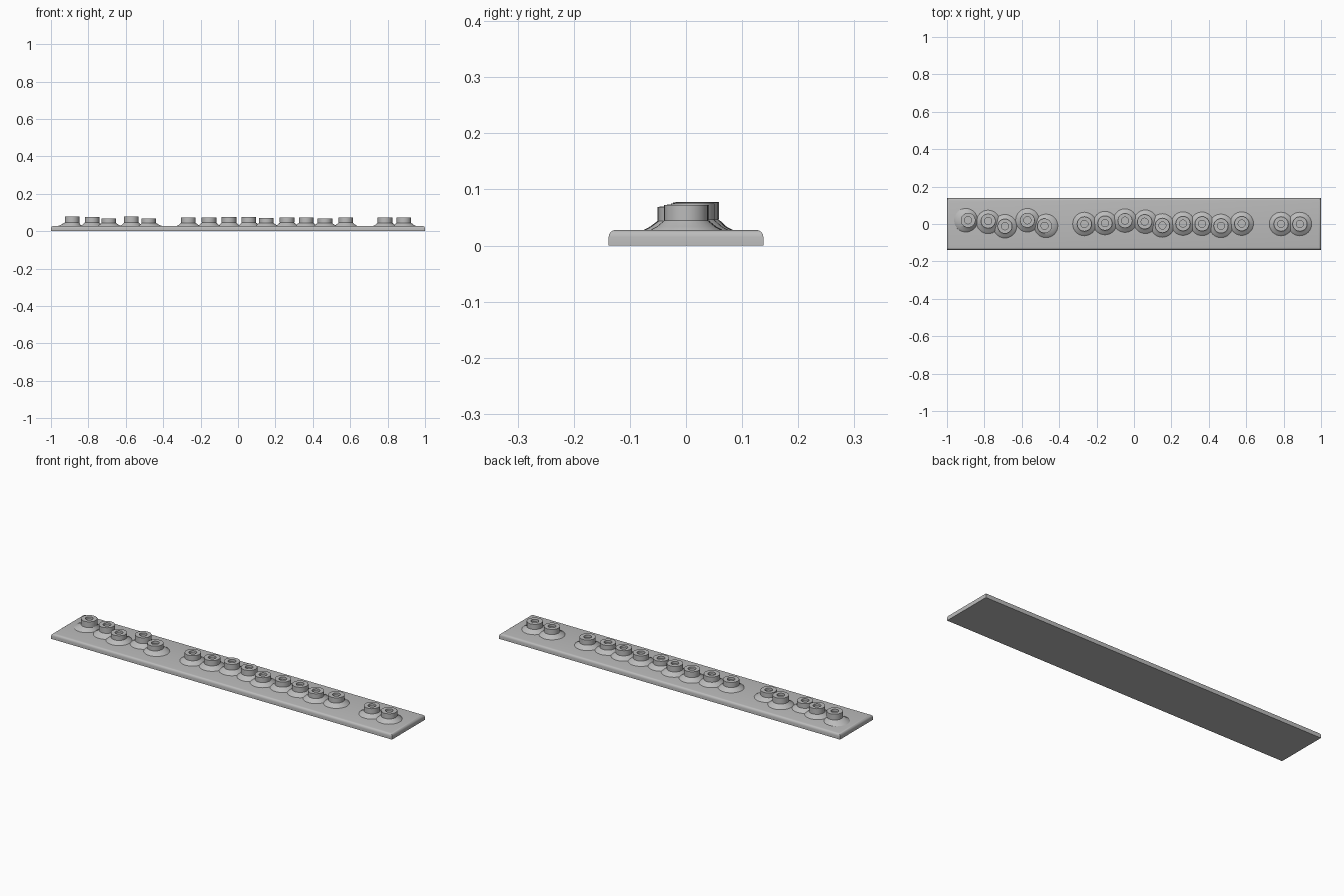
import bpy, bmesh, math

cube = bpy.data.objects.get("Cube")
if cube:
    bpy.data.objects.remove(cube, do_unlink=True)

grey = bpy.data.materials.new("light grey")
grey.use_nodes = True
GREY = (0.5, 0.5, 0.5, 1)
grey.diffuse_color = GREY
grey.node_tree.nodes["Principled BSDF"].inputs["Base Color"].default_value = GREY

PLATE_TOP = 0.028


def finish(bm, name):
    bmesh.ops.recalc_face_normals(bm, faces=bm.faces)
    mesh = bpy.data.meshes.new(name)
    bm.to_mesh(mesh)
    bm.free()
    mesh.materials.append(grey)
    obj = bpy.data.objects.new(name, mesh)
    bpy.context.collection.objects.link(obj)
    bpy.ops.object.select_all(action='DESELECT')
    obj.select_set(True)
    bpy.context.view_layer.objects.active = obj
    bpy.ops.object.shade_smooth_by_angle(angle=math.radians(35))
    return obj


def lathe(name, rings, x, y, sides=32):
    """Stack of rings (radius, z, x shift, y shift), capped at both ends."""
    bm = bmesh.new()
    loops = []
    for r, z, dx, dy in rings:
        loops.append([bm.verts.new((x + dx + r * math.cos(math.tau * i / sides),
                                    y + dy + r * math.sin(math.tau * i / sides), z))
                      for i in range(sides)])
    for a, b in zip(loops, loops[1:]):
        for i in range(sides):
            j = (i + 1) % sides
            bm.faces.new((a[i], a[j], b[j], b[i]))
    bm.faces.new(loops[0])
    bm.faces.new(loops[-1])
    return finish(bm, name)


# Base plate with rounded top edges
bm = bmesh.new()
bmesh.ops.create_cube(bm, size=1)
for v in bm.verts:
    v.co = (v.co.x * 2, v.co.y * 0.276, (v.co.z + 0.5) * PLATE_TOP)
top_edges = [e for e in bm.edges if all(v.co.z > 0.01 for v in e.verts)]
bmesh.ops.bevel(bm, geom=top_edges, offset=0.013, segments=4, profile=0.5, affect='EDGES')
finish(bm, "base_plate")

# Studs: x, y and the sideways shift of the flared foot
studs = [
    (-0.887, 0.020, -0.012, 0), (-0.780, 0.016, 0, -0.005), (-0.690, -0.012, 0, 0),
    (-0.570, 0.020, 0, 0), (-0.478, -0.010, 0.008, 0), (-0.265, 0, 0, 0),
    (-0.155, 0.005, 0, 0), (-0.048, 0.018, 0, 0), (0.057, 0.012, 0.004, 0),
    (0.152, -0.008, 0, 0), (0.262, 0.002, 0, 0), (0.364, 0.001, 0, 0),
    (0.465, -0.010, 0, 0), (0.576, 0.002, 0, 0), (0.786, 0, 0, 0), (0.887, 0, 0, 0),
]
for n, (x, y, dx, dy) in enumerate(studs, 1):
    top = 0.072 + 0.28 * y
    neck = 0.045 + 0.1 * y
    # Flared foot
    lathe(f"stud_foot_{n}", [
        (0.066, PLATE_TOP - 0.004, dx, dy),
        (0.063, PLATE_TOP, dx, dy),
        (0.052, PLATE_TOP + 0.006, dx * 0.6, dy * 0.6),
        (0.036, neck + 0.002, 0, 0)], x, y)
    # Cap with a round recess
    lathe(f"stud_cap_{n}", [
        (0.039, neck, 0, 0), (0.039, top, 0, 0),
        (0.019, top, 0, 0), (0.019, top - 0.012, 0, 0)], x, y)
